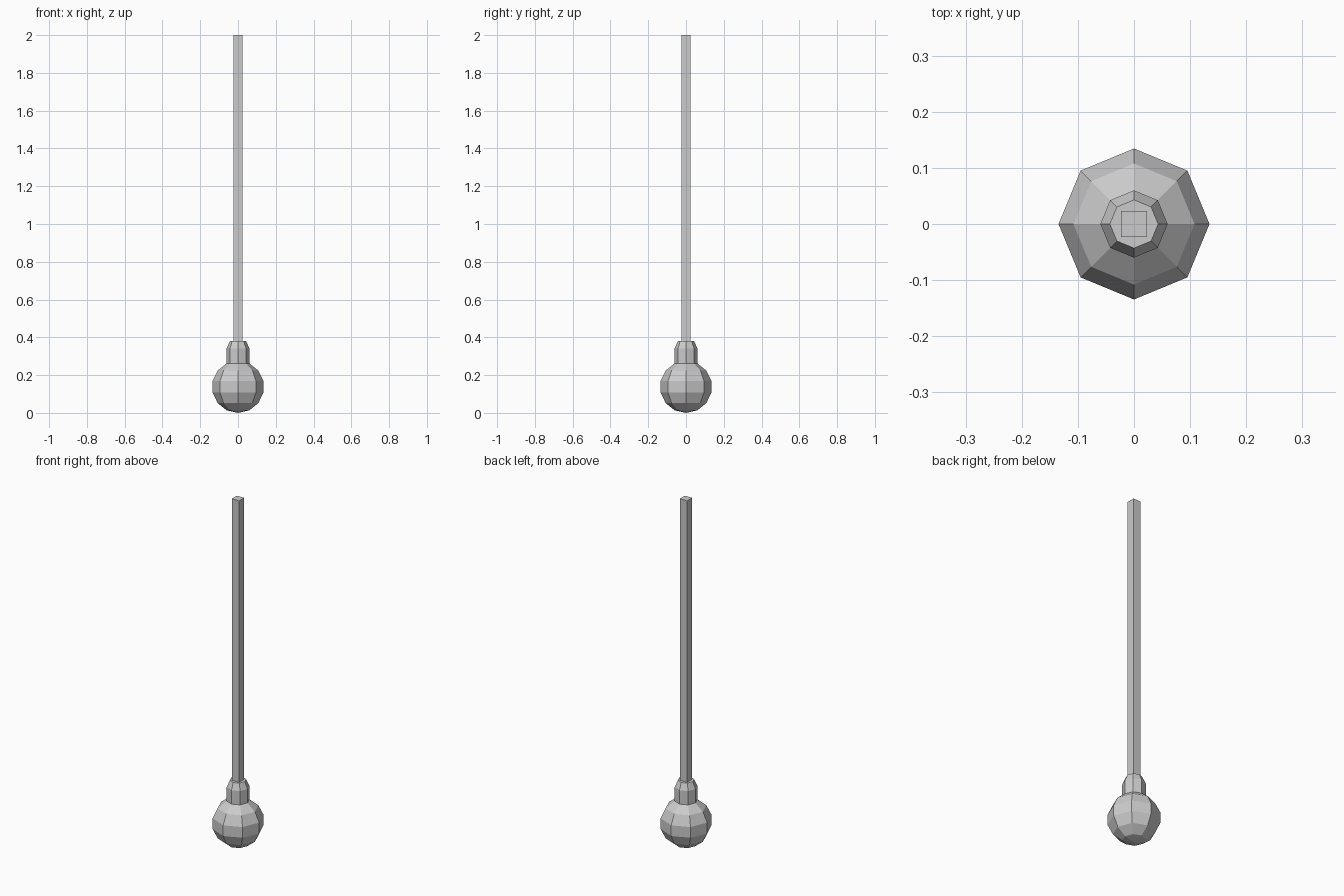
import bpy, bmesh, math

if "Cube" in bpy.data.objects:
    bpy.data.objects.remove(bpy.data.objects["Cube"])

SIDES = 8


def lathe(name, profile):
    """Flat-faced eight-sided solid from (radius, z) points, bottom to top."""
    bm = bmesh.new()
    rings = []
    for r, z in profile:
        if r == 0:
            rings.append([bm.verts.new((0, 0, z))] * SIDES)
        else:
            rings.append([bm.verts.new((r * math.cos(math.tau * i / SIDES),
                                        r * math.sin(math.tau * i / SIDES), z))
                          for i in range(SIDES)])
    for low, high in zip(rings, rings[1:]):
        for i in range(SIDES):
            j = (i + 1) % SIDES
            corners = [low[i], low[j], high[j], high[i]]
            bm.faces.new(list(dict.fromkeys(corners)))
    # Close the ends that are not a point
    if profile[0][0] > 0:
        bm.faces.new(rings[0][::-1])
    if profile[-1][0] > 0:
        bm.faces.new(rings[-1])
    mesh = bpy.data.meshes.new(name)
    bm.to_mesh(mesh)
    bm.free()
    obj = bpy.data.objects.new(name, mesh)
    bpy.context.collection.objects.link(obj)
    return obj


# Bulb: low-poly sphere with seven bands, its top band hidden in the socket
R = 0.138
bulb = [(0, 0)] + [(R * math.sin(math.pi * k / 7), R - R * math.cos(math.pi * k / 7))
                   for k in range(1, 7)]
lathe("bulb", bulb)

# Socket with a bevelled shoulder
lathe("socket", [(0.06, bulb[-1][1]), (0.06, 0.342), (0.043, 0.38)])

# Square hanging cord
bottom, top, width = 0.38, 2.0, 0.046
bpy.ops.mesh.primitive_cube_add(size=1, location=(0, 0, (bottom + top) / 2))
cord = bpy.context.object
cord.name = "cord"
cord.scale = (width, width, top - bottom)
